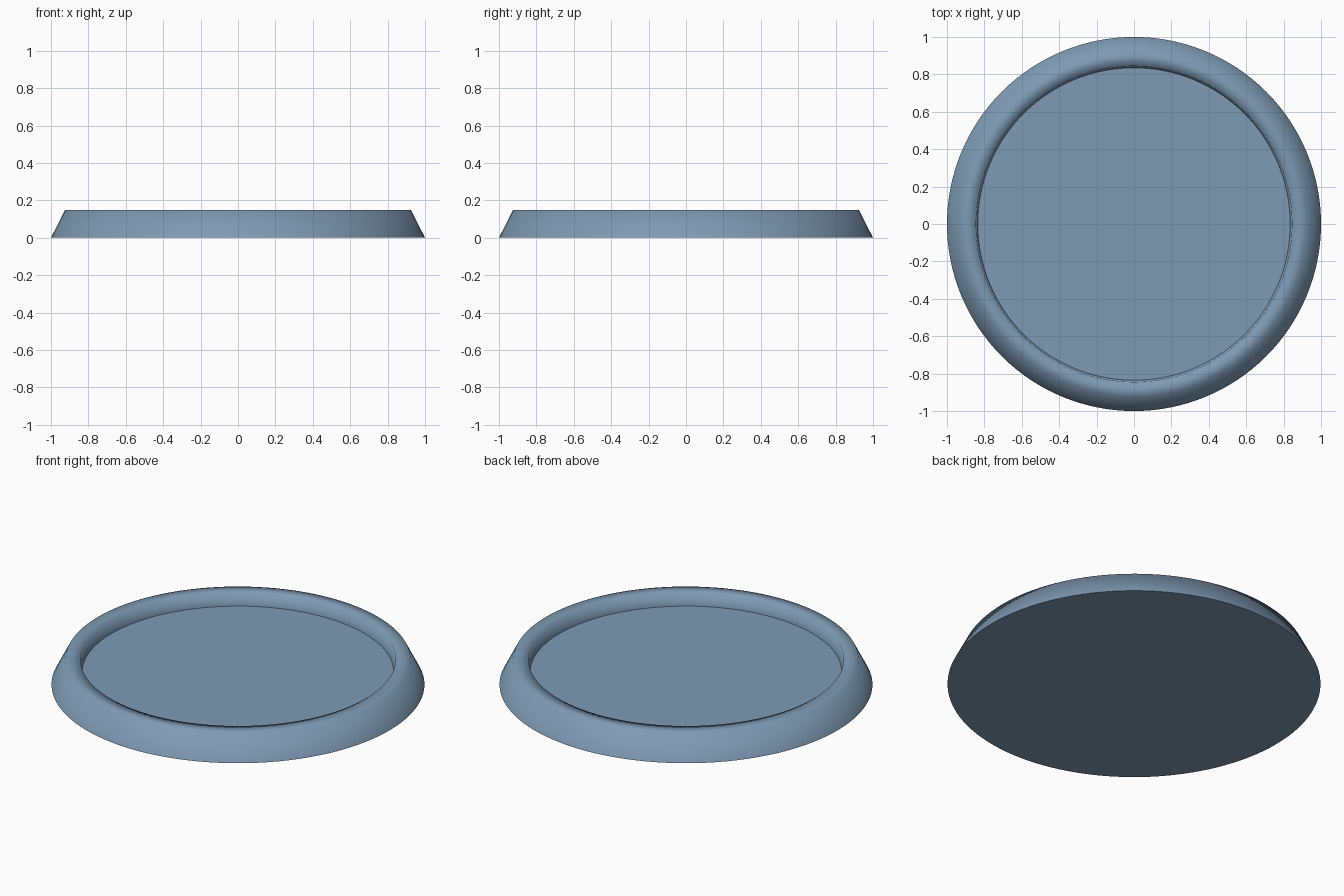
import bpy, bmesh, math

if "Cube" in bpy.data.objects:
    bpy.data.objects.remove(bpy.data.objects["Cube"])

SEGMENTS = 128

# Half cross-section (radius, height): foot, outer rim, inner rim, recessed floor
PROFILE = [(1.0, 0.0), (0.925, 0.148), (0.845, 0.148), (0.835, 0.074)]

blue = bpy.data.materials.new("slate_blue")
blue.diffuse_color = (0.21, 0.325, 0.455, 1.0)
blue.use_nodes = True
blue.node_tree.nodes["Principled BSDF"].inputs["Base Color"].default_value = blue.diffuse_color

bm = bmesh.new()
rings = []
for radius, height in PROFILE:
    ring = []
    for i in range(SEGMENTS):
        a = 2 * math.pi * i / SEGMENTS
        ring.append(bm.verts.new((radius * math.cos(a), radius * math.sin(a), height)))
    rings.append(ring)

# Sloped outer wall, flat rim and inner wall, smooth around the dish
for low, high in zip(rings, rings[1:]):
    for i in range(SEGMENTS):
        j = (i + 1) % SEGMENTS
        bm.faces.new((low[i], low[j], high[j], high[i])).smooth = True

# Flat underside and recessed floor
bm.faces.new(rings[0][::-1])
bm.faces.new(rings[-1])

mesh = bpy.data.meshes.new("round_dish")
bm.to_mesh(mesh)
bm.free()
mesh.materials.append(blue)
dish = bpy.data.objects.new("round_dish", mesh)
bpy.context.collection.objects.link(dish)
